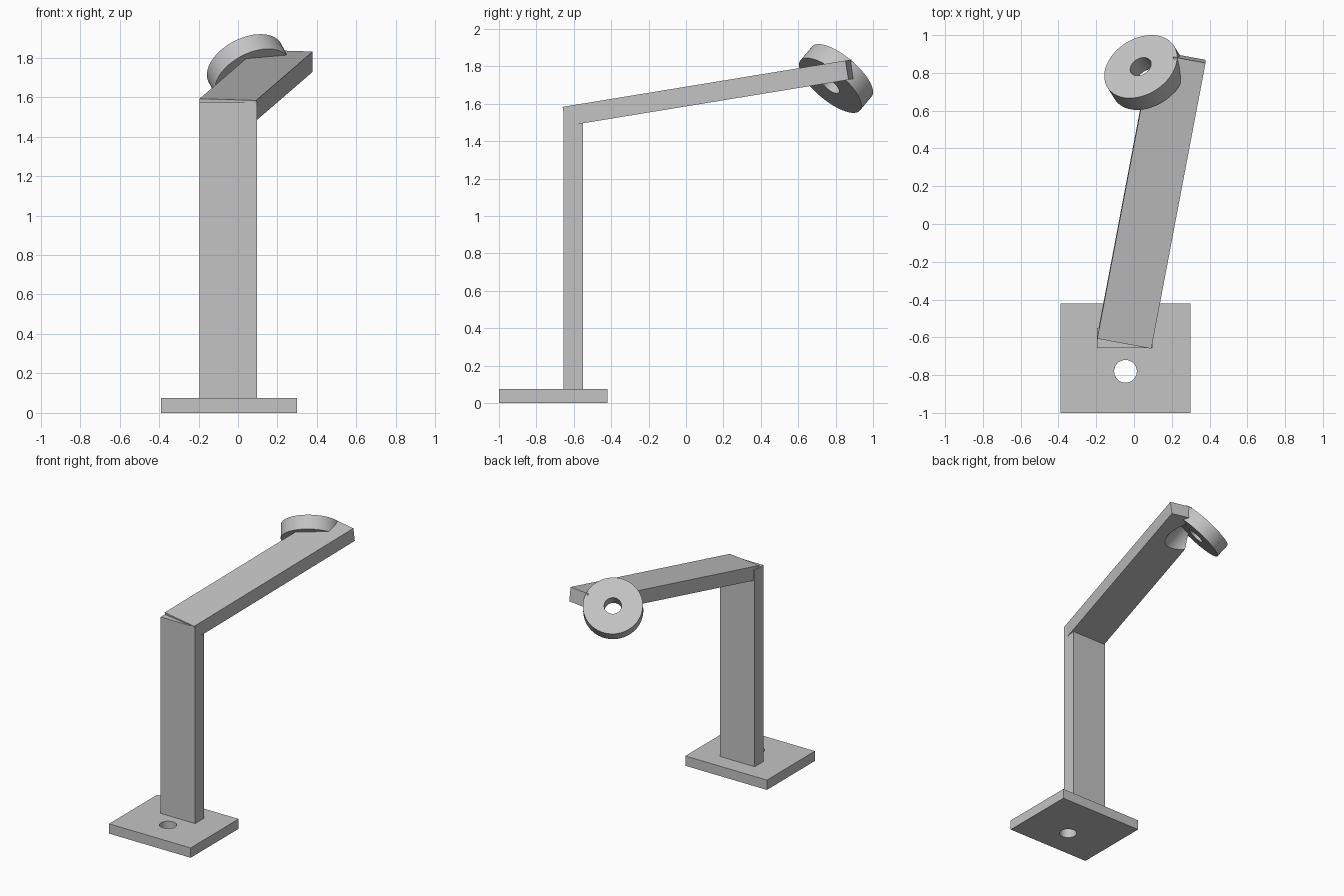
import bpy
from math import radians
from mathutils import Vector, Euler

if "Cube" in bpy.data.objects:
    bpy.data.objects.remove(bpy.data.objects["Cube"], do_unlink=True)

grey = bpy.data.materials.new("plain_grey")
grey.use_nodes = True
colour = (0.55, 0.55, 0.55, 1)
grey.diffuse_color = colour
grey.node_tree.nodes["Principled BSDF"].inputs["Base Color"].default_value = colour


def box(name, centre, size, rotation=(0, 0, 0)):
    bpy.ops.mesh.primitive_cube_add(size=1, location=centre, rotation=rotation)
    ob = bpy.context.object
    ob.name = name
    ob.scale = size
    bpy.ops.object.transform_apply(location=False, rotation=False, scale=True)
    ob.data.materials.append(grey)
    return ob


def cylinder(name, centre, axis, radius, depth):
    bpy.ops.mesh.primitive_cylinder_add(
        vertices=64, radius=radius, depth=depth, location=centre,
        rotation=axis.to_track_quat('Z', 'Y').to_euler())
    ob = bpy.context.object
    ob.name = name
    ob.data.materials.append(grey)
    return ob


def cut(target, cutter):
    mod = target.modifiers.new("cut", 'BOOLEAN')
    mod.operation = 'DIFFERENCE'
    mod.solver = 'EXACT'
    mod.object = cutter
    bpy.context.view_layer.objects.active = target
    bpy.ops.object.modifier_apply(modifier=mod.name)
    bpy.data.objects.remove(cutter, do_unlink=True)


def smooth(ob):
    bpy.ops.object.select_all(action='DESELECT')
    ob.select_set(True)
    bpy.context.view_layer.objects.active = ob
    bpy.ops.object.shade_smooth_by_angle(angle=radians(30))


UP = Vector((0, 0, 1))

# Base plate with a screw hole
base = box("base_plate", (-0.045, -0.71, 0.0375), (0.69, 0.58, 0.075))
cut(base, cylinder("screw_hole", (-0.045, -0.78, 0.04), UP, 0.06, 0.3))
smooth(base)

# Upright post
box("post", (-0.049, -0.603, 0.823), (0.292, 0.105, 1.506))

# Arm, turned sideways and then tilted upward
turn = Euler((0, 0, radians(-10.6))).to_matrix()
tilt = Euler((radians(9.3), 0, 0)).to_matrix()
arm = box("arm", (0.092, 0.131, 1.66), (0.2915, 1.559, 0.104),
          (tilt @ turn).to_euler())

# Holder ring set into the end of the arm
centre = Vector((0.055, 0.802, 1.735))
axis = Vector((-0.375, 0.597, 0.71)).normalized()
ring = cylinder("holder_ring", centre, axis, 0.208, 0.105)
cut(ring, cylinder("ring_bore", centre, axis, 0.06, 0.4))
smooth(ring)

# Round clearance through the arm, above and below the ring
cut(arm, cylinder("upper_clearance", centre + axis * 0.15, axis, 0.19, 0.32))
cut(arm, cylinder("lower_clearance", centre - axis * 0.2, axis, 0.15, 0.42))
smooth(arm)
